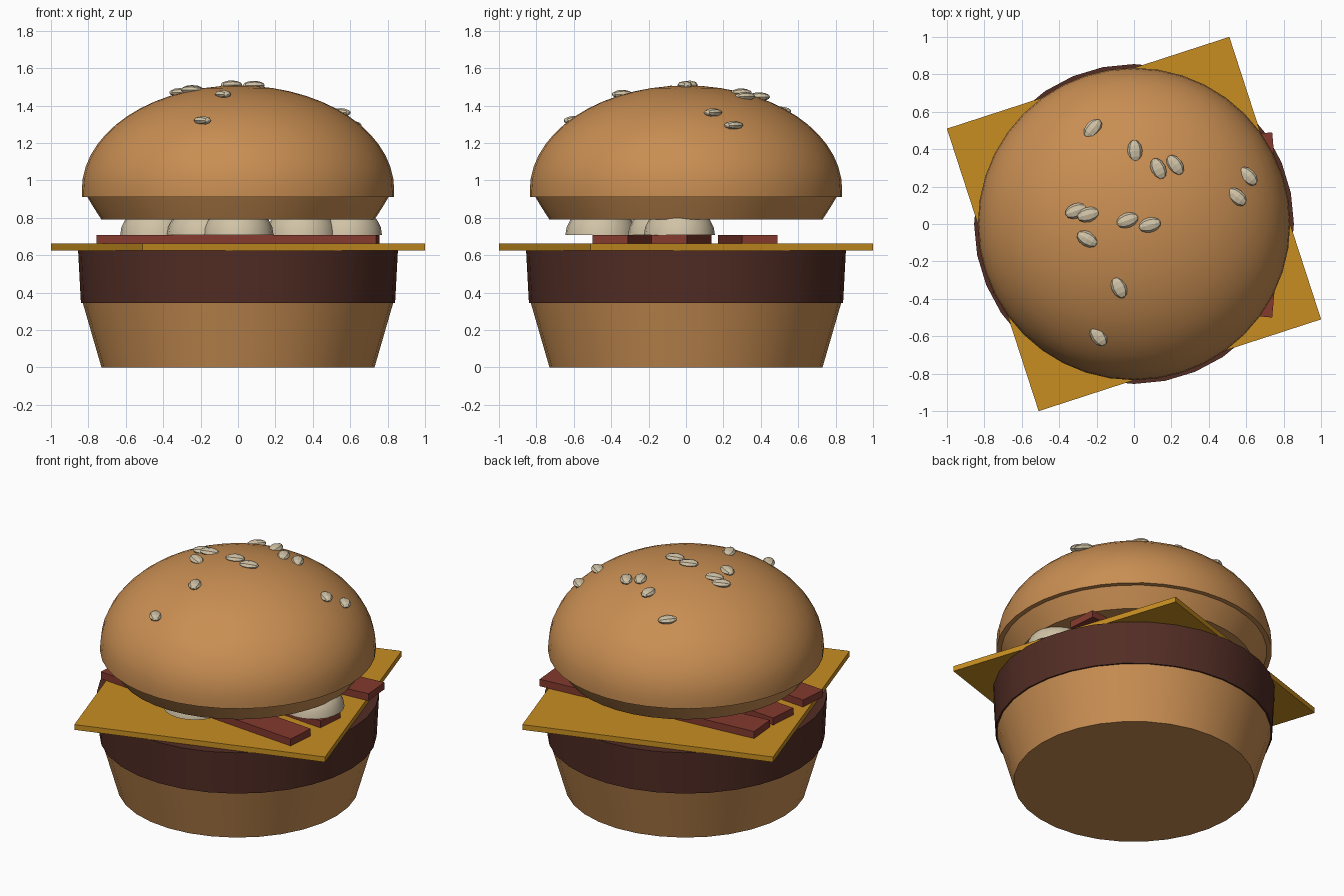
import bpy, bmesh, math
from mathutils import Matrix

cube = bpy.data.objects.get("Cube")
if cube:
    bpy.data.objects.remove(cube, do_unlink=True)


def material(name, rgb):
    m = bpy.data.materials.new(name)
    m.use_nodes = True
    m.diffuse_color = (*rgb, 1)
    m.node_tree.nodes["Principled BSDF"].inputs["Base Color"].default_value = (*rgb, 1)
    return m


BUN = material("toasted bun", (0.58, 0.27, 0.085))
PATTY = material("grilled meat", (0.085, 0.026, 0.018))
CHEESE = material("cheese yellow", (0.57, 0.27, 0.015))
BACON = material("bacon red", (0.23, 0.042, 0.028))
CREAM = material("cream", (0.63, 0.54, 0.38))


def add_object(name, bm, mat, smooth=None):
    bmesh.ops.recalc_face_normals(bm, faces=bm.faces)
    mesh = bpy.data.meshes.new(name)
    bm.to_mesh(mesh)
    bm.free()
    mesh.materials.append(mat)
    ob = bpy.data.objects.new(name, mesh)
    bpy.context.collection.objects.link(ob)
    if smooth:
        bpy.ops.object.select_all(action="DESELECT")
        ob.select_set(True)
        bpy.context.view_layer.objects.active = ob
        bpy.ops.object.shade_smooth_by_angle(angle=math.radians(smooth))
    return ob


def lathe(name, profile, mat, sides=32, at=(0, 0, 0), smooth=25):
    """Spin (radius, height) points around z; zero radius makes a pole."""
    bm = bmesh.new()
    vs = [bm.verts.new((r, 0, z)) for r, z in profile]
    edges = [bm.edges.new(p) for p in zip(vs, vs[1:])]
    bmesh.ops.spin(bm, geom=vs + edges, axis=(0, 0, 1), cent=(0, 0, 0),
                   angle=math.tau, steps=sides, use_duplicate=False)
    bmesh.ops.remove_doubles(bm, verts=bm.verts, dist=1e-4)
    bmesh.ops.translate(bm, verts=bm.verts, vec=at)
    return add_object(name, bm, mat, smooth)


def slab(name, size, centre, degrees, mat):
    bm = bmesh.new()
    bmesh.ops.create_cube(bm, size=1)
    bm.transform(Matrix.Translation(centre)
                 @ Matrix.Rotation(math.radians(degrees), 4, "Z")
                 @ Matrix.Diagonal((*size, 1)))
    return add_object(name, bm, mat)


# Lower bun and patty
lathe("bottom_bun", [(0, 0), (0.73, 0), (0.83, 0.345), (0, 0.345)], BUN)
lathe("patty", [(0, 0.345), (0.84, 0.345), (0.855, 0.625), (0, 0.625)], PATTY)

# Cheese slice and bacon strips
slab("cheese_slice", (1.588, 1.588, 0.035), (0, 0, 0.6435), 18, CHEESE)
for i, (y, turn) in enumerate([(-0.34, -5), (-0.025, -5), (0.33, 5)]):
    slab(f"bacon_strip_{i + 1}", (1.5, 0.19, 0.047), (0, y, 0.6845), turn, BACON)

# Rounded slices tucked under the top bun
dome = [(0, 0)] + [(0.19 * math.cos(a), 0.157 * math.sin(a))
                   for a in (math.pi / 2 * k / 6 for k in range(6))] + [(0, 0.157)]
for i, (x, y) in enumerate([(-0.44, -0.15), (-0.19, -0.33), (0, -0.455),
                            (0.34, -0.12), (0.58, -0.035)]):
    lathe(f"onion_piece_{i + 1}", dome, CREAM, 20, (x, y, 0.708), 40)

# Top bun: stepped underside, short lip and elliptical crown
RADIUS, BASE, RISE = 0.835, 0.95, 0.557
crown = [(RADIUS * math.cos(a), BASE + RISE * math.sin(a))
         for a in (math.pi / 2 * k / 14 for k in range(14))]
lathe("top_bun", [(0, 0.79), (0.73, 0.79), (0.775, 0.86), (0.805, 0.91), (0.835, 0.91)]
      + crown + [(0, BASE + RISE)], BUN, 40)

# Sesame seeds: x, y, heading in degrees
SEEDS = [(-0.22, 0.51, 50), (0.005, 0.39, 95), (0.13, 0.295, 115), (0.22, 0.315, 125),
         (0.61, 0.255, 135), (0.55, 0.145, 140), (-0.31, 0.07, 20), (-0.245, 0.05, 15),
         (-0.035, 0.02, 20), (0.085, -0.005, 15), (-0.25, -0.08, 150),
         (-0.08, -0.34, 115), (-0.19, -0.6, 125)]
for i, (x, y, heading) in enumerate(SEEDS):
    z = BASE + RISE * math.sqrt(1 - (x * x + y * y) / RADIUS ** 2)
    bm = bmesh.new()
    bmesh.ops.create_uvsphere(bm, u_segments=8, v_segments=6, radius=1)
    bm.transform(Matrix.Translation((x, y, z + 0.004))
                 @ Matrix.Rotation(math.radians(heading), 4, "Z")
                 @ Matrix.Diagonal((0.06, 0.04, 0.024, 1))
                 @ Matrix.Rotation(math.pi / 2, 4, "Y"))
    add_object(f"sesame_seed_{i + 1}", bm, CREAM)
